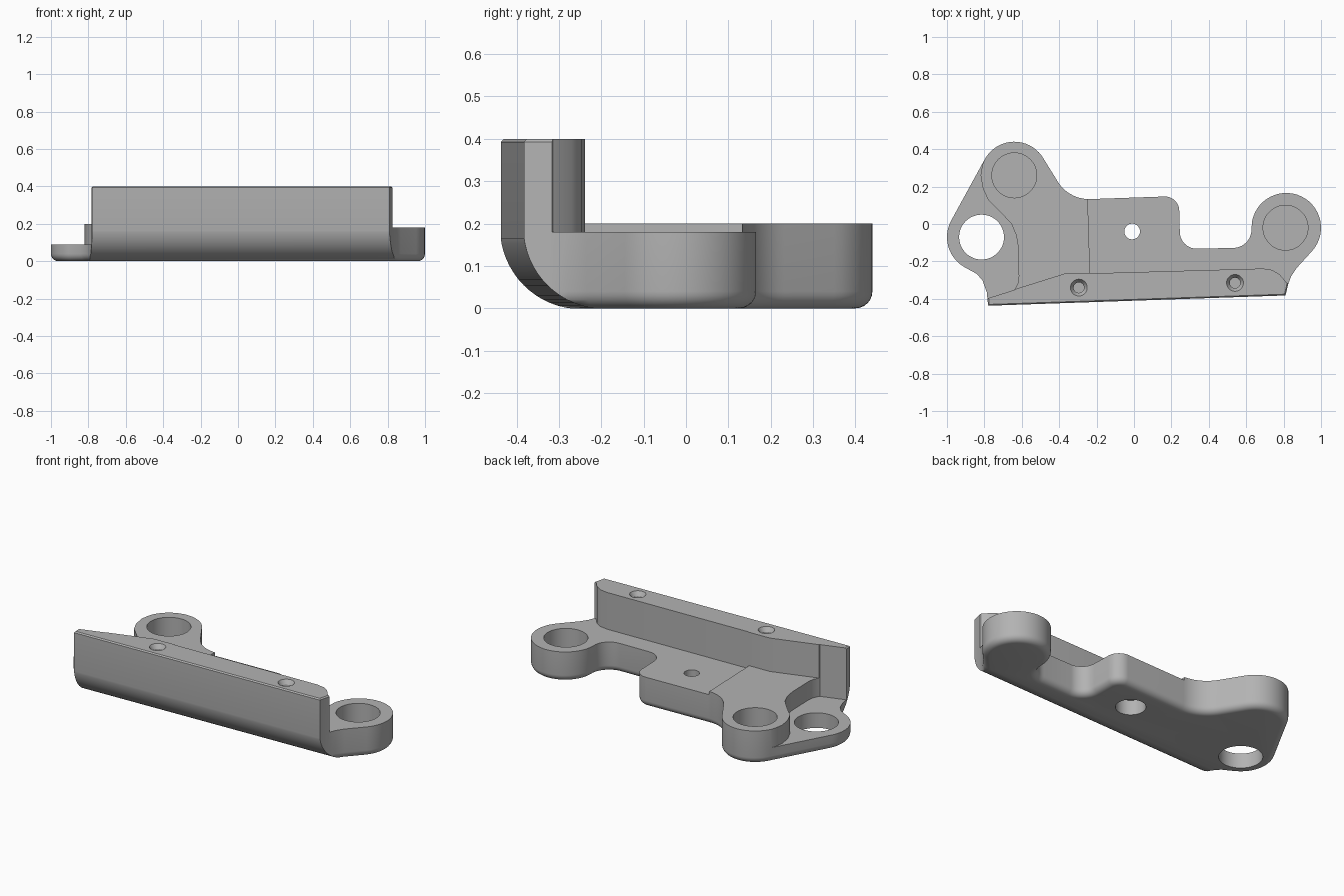
import bpy, bmesh, math
from mathutils import Matrix, Vector

if "Cube" in bpy.data.objects:
    bpy.data.objects.remove(bpy.data.objects["Cube"])


def arc(cx, cy, r, a0, a1, n=12):
    return [(cx + r * math.cos(math.radians(a0 + (a1 - a0) * i / n)),
             cy + r * math.sin(math.radians(a0 + (a1 - a0) * i / n))) for i in range(n + 1)]


def inset(pts, d):
    # move every side of a counter-clockwise outline inward by d
    out = []
    for i, p in enumerate(pts):
        p = Vector(p)
        e1 = (p - Vector(pts[i - 1])).normalized()
        e2 = (Vector(pts[(i + 1) % len(pts)]) - p).normalized()
        n1, n2 = Vector((-e1.y, e1.x)), Vector((-e2.y, e2.x))
        out.append(p + (n1 + n2) * d / (1 + n1.dot(n2)))
    return out


def prism(name, pts, levels):
    # stack of outlines, each level is (height, inset)
    bm = bmesh.new()
    rings = [[bm.verts.new((p[0], p[1], z)) for p in inset(pts, d)] for z, d in levels]
    n = len(pts)
    for a, b in zip(rings, rings[1:]):
        for i in range(n):
            j = (i + 1) % n
            bm.faces.new((a[i], a[j], b[j], b[i]))
    bm.faces.new(rings[0][::-1])
    bm.faces.new(rings[-1])
    mesh = bpy.data.meshes.new(name)
    bm.to_mesh(mesh)
    bm.free()
    ob = bpy.data.objects.new(name, mesh)
    bpy.context.collection.objects.link(ob)
    return ob


def cut(body, cutter):
    mod = body.modifiers.new(cutter.name, 'BOOLEAN')
    mod.operation = 'DIFFERENCE'
    mod.solver = 'EXACT'
    mod.object = cutter
    cutter.hide_render = True
    bpy.context.view_layer.objects.active = body
    bpy.ops.object.modifier_apply(modifier=mod.name)
    bpy.data.objects.remove(cutter)


def circle(x, y, r, n=48):
    return arc(x, y, r, 0, 360, n)[:-1]


# footprint of the whole bracket
footprint = [(-0.78, -0.437), (0.81, -0.382), (0.825, -0.32), (0.84, -0.28), (0.87, -0.235)]
footprint += arc(0.814, -0.02, 0.186, -42, 170, 28)           # right boss
footprint += arc(0.53, -0.03, 0.098, 0, -90)
footprint += arc(0.335, -0.042, 0.09, -90, -180)
footprint += arc(0.165, 0.07, 0.077, 0, 90)
footprint += arc(-0.24, 0.33, 0.197, -90, -150)
footprint += arc(-0.64, 0.26, 0.18, 30, 152, 18)              # left boss
footprint += arc(-0.815, -0.07, 0.185, 152, 240, 14)          # low lug
footprint += [(-0.84, -0.267), (-0.81, -0.302), (-0.787, -0.365)]

R = 0.04
rounded = [(R * (1 - math.cos(t)), R * (1 - math.sin(t)))
           for t in [math.radians(15 * k) for k in range(7)]]
bracket = prism("mounting_bracket", footprint, rounded + [(0.393, 0), (0.4, 0.007)])

# raised left deck behind the wall
wall_back = [(-0.785, -0.395), (-0.37, -0.265), (0.69, -0.235), (0.74, -0.243),
             (0.78, -0.268), (0.815, -0.31), (0.87, -0.325)]
cut(bracket, prism("deck_cutter", [(-1.2, -0.395)] + wall_back +
                   [(1.3, -0.325), (1.3, 0.7), (-1.2, 0.7)], [(0.2, 0), (0.6, 0)]))

# slightly lower right deck
step = [(-0.235, -0.2642)] + [(x, y - 0.003) for x, y in wall_back[2:]]
cut(bracket, prism("right_deck_cutter", step + [(1.3, -0.328), (1.3, 0.7), (-0.265, 0.7)],
                   [(0.18, 0), (0.62, 0)]))

# low lug with a curved step
lug = [(-1.2, -0.398), (-0.785, -0.398), (-0.64, -0.3525), (-0.622, -0.32), (-0.616, -0.28),
       (-0.62, -0.12), (-0.63, -0.06), (-0.655, 0.0), (-0.72, 0.07), (-0.78, 0.13),
       (-0.808, 0.19), (-0.82, 0.26), (-0.812, 0.31), (-0.80, 0.345), (-1.2, 0.6)]
cut(bracket, prism("lug_cutter", lug, [(0.09, 0), (0.64, 0)]))

# large round along the lower front edge
profile = [(-0.1, -0.1), (0.19, -0.1)] + arc(0.19, 0.19, 0.192, 270, 180, 16) + [(-0.1, 0.19)]
front_round = prism("front_round_cutter", profile, [(-1.3, 0), (1.3, 0)])
s = math.atan(0.0346)
c, d = math.cos(s), math.sin(s)
front_round.data.transform(Matrix(((-d, 0, c, 0), (c, 0, d, -0.41), (0, 1, 0, 0), (0, 0, 0, 1))))
cut(bracket, front_round)

# bearing pockets and lug hole
cut(bracket, prism("left_pocket", circle(-0.64, 0.26, 0.12), [(0.04, 0), (0.5, 0)]))
cut(bracket, prism("right_pocket", circle(0.81, -0.02, 0.12), [(0.04, 0), (0.5, 0)]))
cut(bracket, prism("lug_hole", circle(-0.815, -0.07, 0.12), [(-0.1, 0), (0.5, 0)]))

# centre hole, wider underneath
cut(bracket, prism("centre_hole", circle(-0.01, -0.04, 0.042, 32),
                   [(-0.1, -0.041), (0.09, -0.041), (0.0901, 0), (0.5, 0)]))

# countersunk screw holes in the wall top
for x, y in ((-0.295, -0.34), (0.54, -0.315)):
    cut(bracket, prism("screw_hole", circle(x, y, 0.028, 32),
                       [(0.2, 0), (0.375, 0), (0.4, -0.017), (0.5, -0.017)]))

# finish
grey = bpy.data.materials.new("grey")
grey.diffuse_color = (0.45, 0.45, 0.45, 1)
grey.use_nodes = True
grey.node_tree.nodes["Principled BSDF"].inputs["Base Color"].default_value = grey.diffuse_color
bracket.data.materials.clear()
bracket.data.materials.append(grey)
for poly in bracket.data.polygons:
    poly.material_index = 0
bpy.ops.object.select_all(action='DESELECT')
bracket.select_set(True)
bpy.context.view_layer.objects.active = bracket
bpy.ops.object.shade_smooth_by_angle(angle=math.radians(30))
